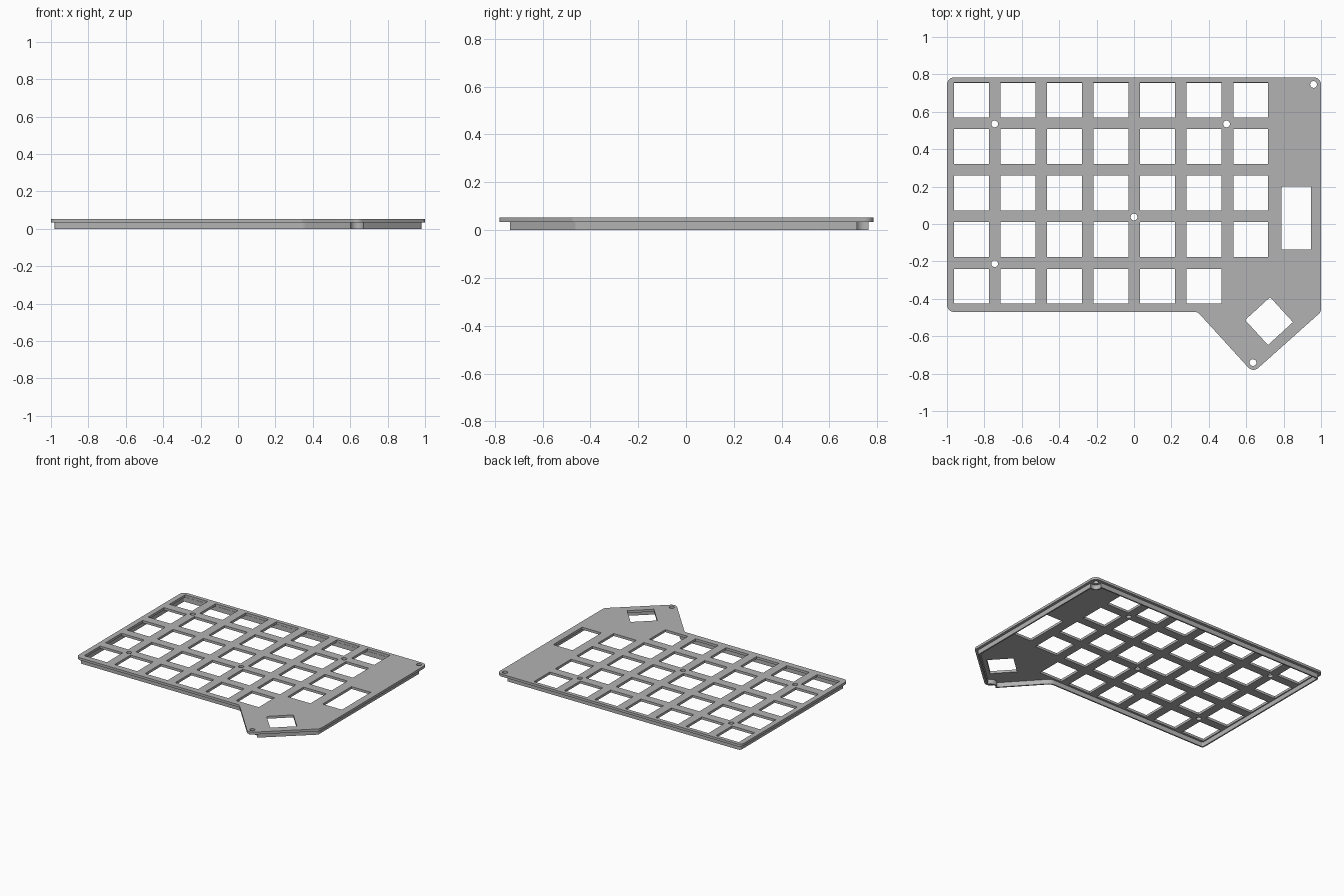
import bpy, bmesh, math
from mathutils import Vector, Matrix

cube = bpy.data.objects.get("Cube")
if cube:
    bpy.data.objects.remove(cube)

grey = bpy.data.materials.new("case grey")
grey.use_nodes = True
grey.diffuse_color = (0.45, 0.45, 0.45, 1)
grey.node_tree.nodes["Principled BSDF"].inputs["Base Color"].default_value = grey.diffuse_color

TOP, UNDER = 0.052, 0.034      # plate top and underside
RIM_INSET, RIM_WALL = 0.02, 0.01
PITCH, KEY = 0.2487, 0.185
CORNERS = [Vector(p) for p in [(-1, 0.784), (-1, -0.47), (0.34, -0.47),
                               (0.636, -0.795), (1, -0.47), (1, 0.784)]]


def outline(inset):
    """Rounded case outline, moved inwards by the inset."""
    points, n = [], len(CORNERS)
    for i, c in enumerate(CORNERS):
        d1 = (c - CORNERS[i - 1]).normalized()
        d2 = (CORNERS[(i + 1) % n] - c).normalized()
        n1, n2 = Vector((-d1.y, d1.x)), Vector((-d2.y, d2.x))
        mitre = (n1 + n2) / (1 + n1.dot(n2))
        turn = math.atan2(d1.x * d2.y - d1.y * d2.x, d1.dot(d2))
        side = 1 if turn > 0 else -1
        radius = max(0.038 - side * inset, 0.006)
        centre = c + mitre * (inset + side * radius)
        for k in range(9):
            out = Matrix.Rotation(turn * k / 8, 2) @ n1
            points.append(centre - side * radius * out)
    return points


def circle(x, y, r, sides=32):
    return [Vector((x + r * math.cos(math.tau * i / sides),
                    y + r * math.sin(math.tau * i / sides))) for i in range(sides)]


def box(x, y, w, h, angle=0):
    rot = Matrix.Rotation(math.radians(angle), 2)
    return [Vector((x, y)) + rot @ Vector((sx * w / 2, sy * h / 2))
            for sx, sy in ((-1, -1), (1, -1), (1, 1), (-1, 1))]


def prisms(name, shapes, z0, z1):
    """Upright solids made from flat shapes."""
    bm = bmesh.new()
    for shape in shapes:
        low = [bm.verts.new((p.x, p.y, z0)) for p in shape]
        high = [bm.verts.new((p.x, p.y, z1)) for p in shape]
        bm.faces.new(low[::-1])
        bm.faces.new(high)
        for i in range(len(shape)):
            bm.faces.new((low[i - 1], low[i], high[i], high[i - 1]))
    mesh = bpy.data.meshes.new(name)
    bm.to_mesh(mesh)
    bm.free()
    mesh.materials.append(grey)
    obj = bpy.data.objects.new(name, mesh)
    bpy.context.collection.objects.link(obj)
    return obj


def cut(obj, cutter):
    cutter.hide_render = True
    mod = obj.modifiers.new("cut", 'BOOLEAN')
    mod.operation, mod.solver, mod.object = 'DIFFERENCE', 'EXACT', cutter
    bpy.ops.object.select_all(action='DESELECT')
    bpy.context.view_layer.objects.active = obj
    obj.select_set(True)
    bpy.ops.object.modifier_apply(modifier=mod.name)
    bpy.data.objects.remove(cutter)


# Openings: key grid, display window, turned key and screw holes
tip, corner = (0.636, -0.741), (0.96, 0.746)
holes = [box(-0.869 + PITCH * col, 0.663 - PITCH * row, KEY, KEY)
         for row in range(5) for col in range(6 if row == 4 else 7)]
holes.append(box(0.868, 0.032, 0.158, 0.338))
holes.append(box(0.722, -0.519, 0.181, 0.181, 42.5))
for x, y in [(-0.745, 0.535), (0.495, 0.535), (0, 0.037), (-0.745, -0.212), tip, corner]:
    holes.append(circle(x, y, 0.018))

# Top plate
plate = prisms("switch_plate", [outline(0)], UNDER, TOP)
cut(plate, prisms("hole_cutter", holes, -0.1, 0.2))

# Rim wall below the plate, with a curved wall round each corner screw
rim = prisms("rim_wall", [outline(RIM_INSET)], 0, UNDER)
inside = prisms("inside_cutter", [outline(RIM_INSET + RIM_WALL)], -0.1, 0.2)
cut(inside, prisms("screw_wall", [circle(*tip, 0.046), circle(*corner, 0.046)], -0.2, 0.3))
cut(rim, inside)
cut(rim, prisms("screw_pocket", [circle(*tip, 0.036), circle(*corner, 0.036)], -0.1, 0.2))

# Smooth rounded corners, sharp edges
for obj in (plate, rim):
    bpy.ops.object.select_all(action='DESELECT')
    bpy.context.view_layer.objects.active = obj
    obj.select_set(True)
    bpy.ops.object.shade_smooth_by_angle(angle=math.radians(30))
